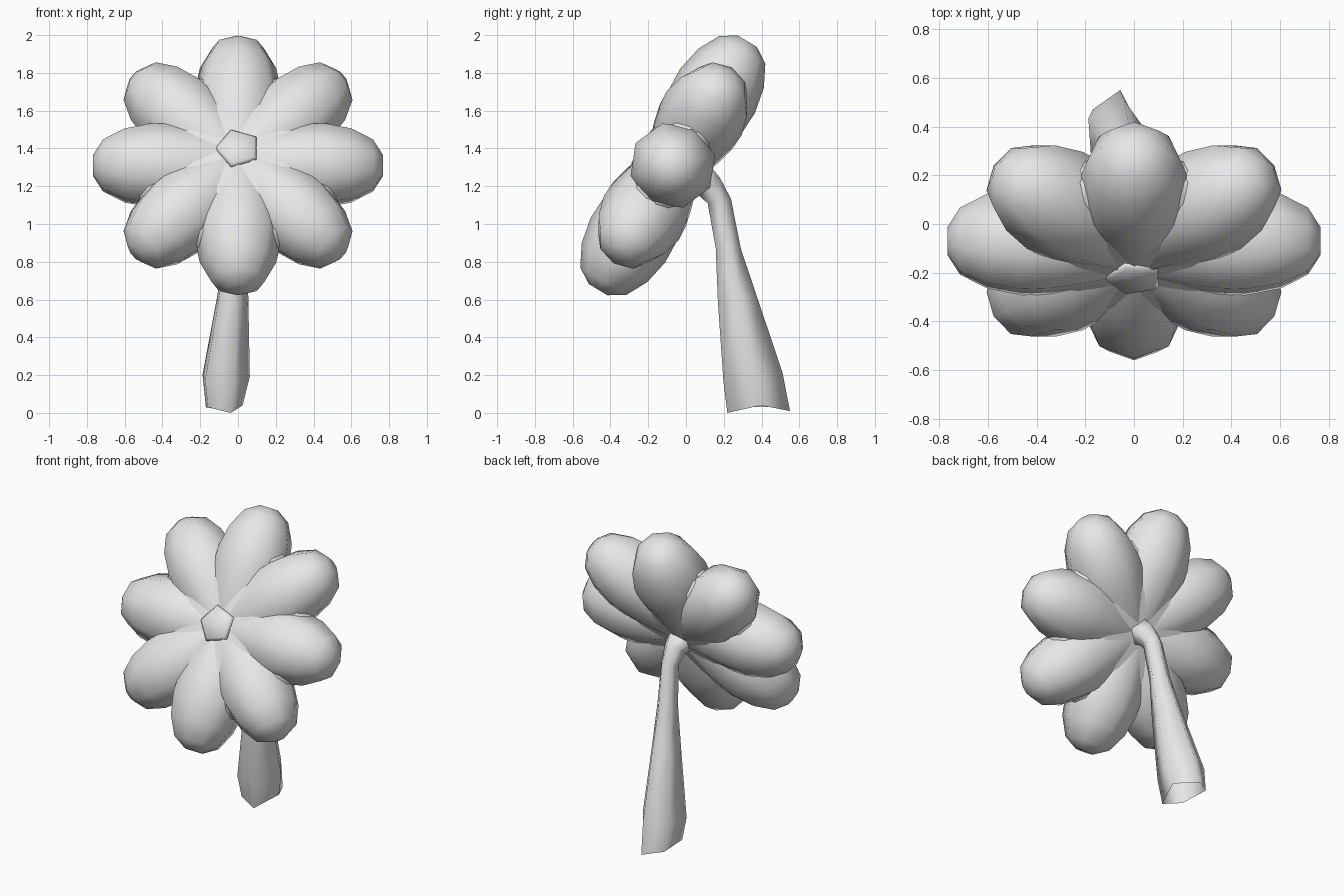
import bpy, bmesh
from math import sin, cos, pi, radians
from mathutils import Matrix, Vector

cube = bpy.data.objects.get("Cube")
if cube:
    bpy.data.objects.remove(cube, do_unlink=True)

grey = bpy.data.materials.new("plain grey")
grey.use_nodes = True
colour = (0.8, 0.8, 0.8, 1)
grey.diffuse_color = colour
grey.node_tree.nodes["Principled BSDF"].inputs["Base Color"].default_value = colour


def loft(name, rings, matrix=Matrix(), open_start=False):
    """Skin a list of equal-sized rings, smooth shaded, and close the ends."""
    bm = bmesh.new()
    loops = [[bm.verts.new(matrix @ Vector(p)) for p in ring] for ring in rings]
    for a, b in zip(loops, loops[1:]):
        n = len(a)
        for i in range(n):
            bm.faces.new((a[i], a[(i + 1) % n], b[(i + 1) % n], b[i]))
    bm.faces.new(loops[-1])
    if not open_start:
        bm.faces.new(loops[0][::-1])
    bmesh.ops.recalc_face_normals(bm, faces=bm.faces)
    for f in bm.faces:
        f.smooth = True
    mesh = bpy.data.meshes.new(name)
    bm.to_mesh(mesh)
    bm.free()
    mesh.materials.append(grey)
    obj = bpy.data.objects.new(name, mesh)
    bpy.context.collection.objects.link(obj)
    return obj


def circle(sides, radius, z, turn=0.0):
    return [(radius * cos(2 * pi * i / sides + turn),
             radius * sin(2 * pi * i / sides + turn), z) for i in range(sides)]


# Flower head frame: leans back, its local z is the face of the bloom
head = Matrix.Translation((0, -0.07, 1.31)) @ Matrix.Rotation(radians(59), 4, 'X')

# Eight plump petals: (distance from the middle, half width, half thickness)
petal_profile = [(0.0, 0.14, 0.15), (0.1, 0.18, 0.18), (0.22, 0.215, 0.205),
                 (0.34, 0.23, 0.225), (0.46, 0.23, 0.23), (0.6, 0.202, 0.202),
                 (0.715, 0.142, 0.142), (0.767, 0.058, 0.058)]
for k in range(8):
    rings = [[(w * cos(pi * i / 4), r, t * sin(pi * i / 4)) for i in range(8)]
             for r, w, t in petal_profile]
    turn = head @ Matrix.Rotation(k * pi / 4, 4, 'Z')
    loft(f"petal_{k + 1}", rings, turn)

# Lens-shaped core that softens the valleys between the petals
core_profile = [(0.1, 0.175), (0.25, 0.175), (0.4, 0.155), (0.51, 0.1), (0.56, 0.03)]
core_rings = [circle(16, r, -t) for r, t in core_profile]
core_rings += [circle(16, r, t) for r, t in reversed(core_profile)]
loft("flower_core", core_rings, head)

# Shallow five-sided button in the middle of the bloom
loft("flower_button", [circle(5, 0.13, 0.165, pi), circle(5, 0.105, 0.195, pi)], head)

# Five-sided hollow stem: (centre x, y, z, half width, half depth, slope)
stem_path = [(-0.08, 0.38, 0.02, 0.105, 0.175, 0.0),
             (-0.072, 0.35, 0.19, 0.135, 0.165, 0.15),
             (-0.035, 0.27, 0.6, 0.09, 0.11, 0.1),
             (-0.015, 0.222, 0.87, 0.065, 0.07, 0.0),
             (0, 0.175, 1.12, 0.055, 0.065, 0.2),
             (0, 0.12, 1.2, 0.07, 0.06, 0.8),
             (0, 0.03, 1.26, 0.12, 0.07, 1.2)]
stem_rings = []
for x, y, z, w, d, slope in stem_path:
    ring = []
    for i in range(5):
        a = radians(72 * i + 5)
        ring.append((x + w * cos(a), y + d * sin(a), z + slope * d * sin(a)))
    stem_rings.append(ring)
# Slightly uneven cut at the open foot
foot = (0.04, 0.01, 0.03, 0.03, 0.0)
stem_rings[0] = [(p[0], p[1], z) for p, z in zip(stem_rings[0], foot)]
loft("stem", stem_rings, open_start=True)
